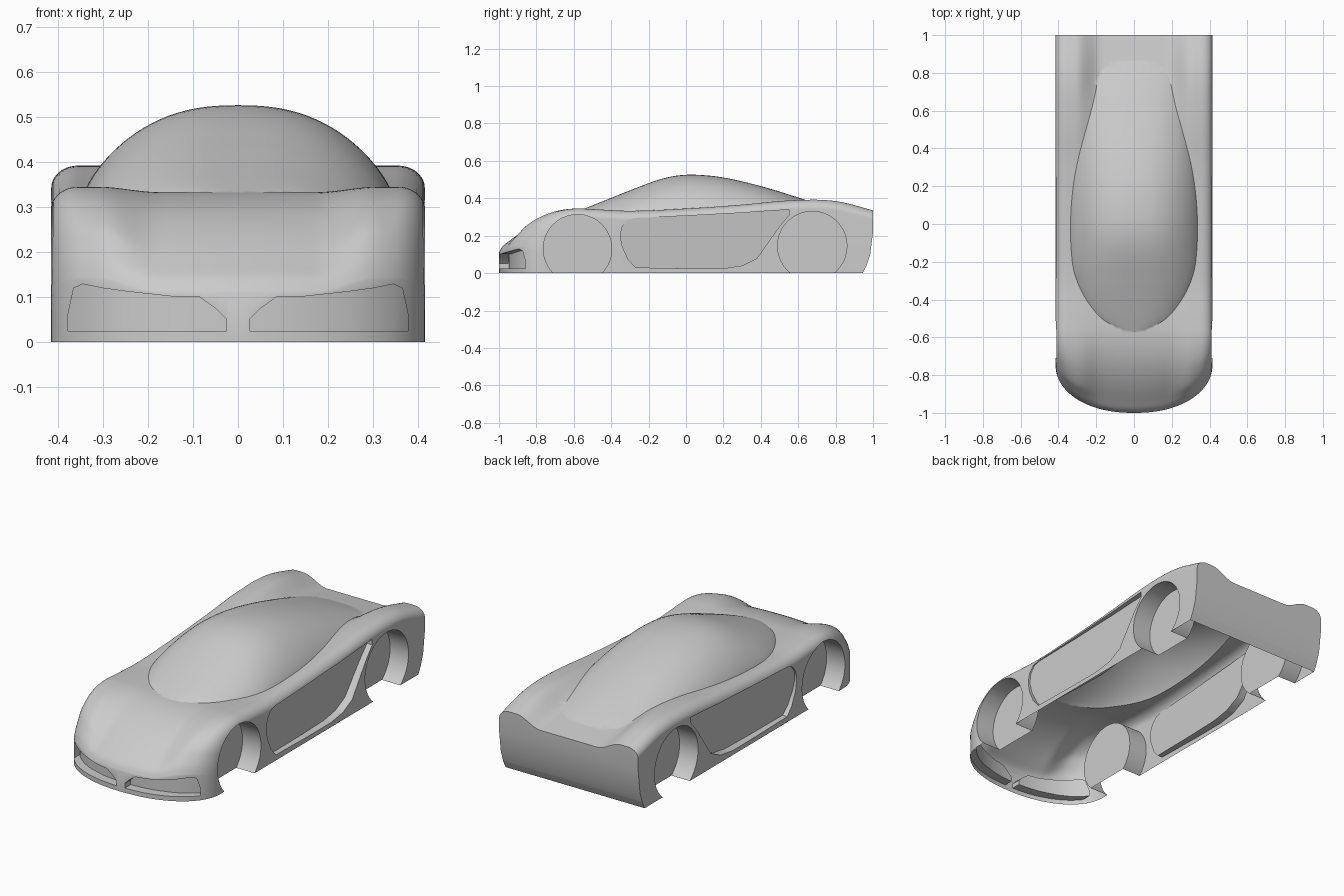
import bpy, bmesh, math
from mathutils import Matrix

if "Cube" in bpy.data.objects:
    bpy.data.objects.remove(bpy.data.objects["Cube"])

W = 0.415          # half width of the body
paint = bpy.data.materials.new("body grey")
paint.diffuse_color = (0.6, 0.6, 0.6, 1)
paint.use_nodes = True
paint.node_tree.nodes["Principled BSDF"].inputs["Base Color"].default_value = paint.diffuse_color


def curve(table):
    """Smooth interpolation through (position, value) pairs."""
    def f(t):
        n = len(table)
        t = min(max(t, table[0][0]), table[-1][0])
        i = 0
        while i < n - 2 and t > table[i + 1][0]:
            i += 1

        def slope(k):
            a, b = table[max(k - 1, 0)], table[min(k + 1, n - 1)]
            return (b[1] - a[1]) / (b[0] - a[0])
        (x0, y0), (x1, y1) = table[i], table[i + 1]
        h = x1 - x0
        s = (t - x0) / h
        return (y0 * (1 + 2 * s) * (1 - s) ** 2 + y1 * s * s * (3 - 2 * s)
                + h * slope(i) * s * (1 - s) ** 2 - h * slope(i + 1) * s * s * (1 - s))
    return f


def finish(name, bm):
    bmesh.ops.recalc_face_normals(bm, faces=bm.faces)
    me = bpy.data.meshes.new(name)
    bm.to_mesh(me)
    bm.free()
    ob = bpy.data.objects.new(name, me)
    bpy.context.collection.objects.link(ob)
    me.materials.append(paint)
    return ob


def loft_solid(name, rows, base):
    """Skin a grid of points, then drop its border to a flat closed base."""
    bm = bmesh.new()
    grid = [[bm.verts.new(p) for p in r] for r in rows]
    for a, b in zip(grid, grid[1:]):
        for i in range(len(a) - 1):
            bm.faces.new((a[i], a[i + 1], b[i + 1], b[i]))
    edges = [e for e in bm.edges if e.is_boundary]
    new = bmesh.ops.extrude_edge_only(bm, edges=edges)["geom"]
    for v in new:
        if isinstance(v, bmesh.types.BMVert):
            v.co.z = base
    bmesh.ops.holes_fill(bm, edges=[e for e in bm.edges if e.is_boundary], sides=0)
    return finish(name, bm)


def prism(name, pairs, inner, outer):
    """Cutter from (u, low, high) columns between two surfaces inner/outer(u, v)."""
    outline = [(u, a) for u, a, b in pairs] + [(u, b) for u, a, b in reversed(pairs)]
    n = len(outline)
    bm = bmesh.new()
    caps = [[bm.verts.new(f(u, v)) for u, v in outline] for f in (inner, outer)]
    for c in caps:
        for i in range(n // 2 - 1):
            bm.faces.new((c[i], c[i + 1], c[n - 2 - i], c[n - 1 - i]))
    for i in range(n):
        j = (i + 1) % n
        bm.faces.new((caps[0][i], caps[0][j], caps[1][j], caps[1][i]))
    return finish(name, bm)


def boolean(target, tool, op):
    bpy.context.view_layer.objects.active = target
    m = target.modifiers.new("cut", "BOOLEAN")
    m.operation, m.solver, m.object = op, "EXACT", tool
    bpy.ops.object.modifier_apply(modifier=m.name)
    bpy.data.objects.remove(tool)


# Lower body: centre line and fender heights, rounded nose plan, rolled shoulders
centre = curve([(-1, .11), (-.985, .138), (-.95, .168), (-.85, .24), (-.75, .292), (-.65, .322),
                (-.55, .333), (-.3, .325), (0, .32), (.4, .34), (.6, .345), (.75, .325), (1, .285)])
fender = curve([(-1, .14), (-.98, .175), (-.95, .21), (-.9, .258), (-.8, .308), (-.7, .335),
                (-.6, .345), (-.5, .342), (-.3, .333), (0, .345), (.3, .366), (.5, .385),
                (.65, .392), (.75, .39), (.85, .376), (1, .335)])


def nose(x):
    return 0.25 * (1 - math.sqrt(max(0, 1 - min(1, abs(x) / W) ** 2.2)))


def top_point(x, t):
    k = min(max((abs(x) - 0.17) / 0.14, 0), 1)
    k = k * k * (3 - 2 * k)
    d = min(max((abs(x) - (W - 0.06)) / 0.06, 0), 1)
    z = centre(t) * (1 - k) + fender(t) * k - 0.05 * (1 - math.sqrt(1 - d * d))
    return (x, t + nose(x) * max(0, (-0.5 - t) / 0.5) ** 1.3, z)


R, C = 90, 64
body = loft_solid("car_body", [
    [top_point(W * math.sin(math.pi / 2 * (2 * j / C - 1)), -1 + 2 * (i / R) ** 1.5)
     for j in range(C + 1)] for i in range(R + 1)], 0)

# Canopy, blended into the body
half = curve([(-.59, .02), (-.575, .08), (-.55, .135), (-.5, .2), (-.4, .268), (-.3, .31),
              (-.2, .332), (0, .342), (.2, .332), (.4, .305), (.6, .262), (.75, .22), (.92, .17)])
roof = curve([(-.59, .325), (-.5, .362), (-.4, .402), (-.3, .442), (-.15, .498), (-.05, .521),
              (.05, .526), (.2, .511), (.4, .465), (.6, .404), (.75, .352), (.92, .285)])
sill = curve([(-.59, .31), (0, .33), (.5, .34), (.8, .31), (.92, .265)])


def canopy_row(y):
    row = []
    for j in range(49):
        a = math.pi * j / 48
        c, s = math.cos(a), max(0, math.sin(a))
        x = half(y) * math.copysign(abs(c) ** (2 / 2.4), c)
        row.append((x, y, sill(y) + (roof(y) - sill(y)) * s ** (2 / 1.25)))
    return row


canopy = loft_solid("canopy", [canopy_row(-.59 + 1.51 * (i / 60) ** 1.3) for i in range(61)], 0.2)
boolean(body, canopy, "UNION")

# Shapes cut on both sides
door = [(-.35, .19, .21), (-.34, .14, .25), (-.31, .075, .285), (-.27, .03, .295), (0, .025, .306),
        (.2, .025, .317), (.3, .04, .322), (.38, .08, .328), (.45, .18, .333), (.5, .25, .336),
        (.55, .31, .34)]
intake = [(.025, .025, .05), (.05, .025, .075), (.085, .025, .1), (.15, .025, .102),
          (.25, .025, .113), (.3, .025, .12), (.345, .025, .129), (.365, .025, .12),
          (.378, .025, .06)]
for side in (-1, 1):
    # wheel wells
    for y, z, r in ((-.58, .13, .183), (.675, .145, .185)):
        bm = bmesh.new()
        bmesh.ops.create_cone(bm, cap_ends=True, segments=72, radius1=r, radius2=r, depth=0.3,
                              matrix=Matrix.Translation((side * .455, y, z))
                              @ Matrix.Rotation(math.pi / 2, 4, "Y"))
        boolean(body, finish("well_cutter", bm), "DIFFERENCE")
    # recessed door panel leading to the rear scoop
    boolean(body, prism("door_cutter", door,
                        lambda y, z: (side * (.378 + .08 * (z - .02) - .03 * y), y, z),
                        lambda y, z: (side * .6, y, z)), "DIFFERENCE")
    # front intake following the nose curve
    boolean(body, prism("intake_cutter", intake,
                        lambda x, z: (side * x, -1 + nose(x) + .05, z),
                        lambda x, z: (side * x, -1.2, z)), "DIFFERENCE")

# Tail tucks in toward the bottom
tail = [(.94, -.05, -.01), (.945, -.05, .001), (.965, -.05, .04), (.985, -.05, .1),
        (1.0, -.05, .22), (1.1, -.05, .25)]
boolean(body, prism("tail_cutter", tail, lambda y, z: (-.6, y, z), lambda y, z: (.6, y, z)),
        "DIFFERENCE")

# Open underside
bm = bmesh.new()
bm.from_mesh(body.data)
under = [f for f in bm.faces if all(abs(v.co.z) < 1e-4 for v in f.verts)]
bmesh.ops.delete(bm, geom=under, context="FACES")
bm.to_mesh(body.data)
bm.free()

bpy.ops.object.select_all(action="DESELECT")
body.select_set(True)
bpy.context.view_layer.objects.active = body
bpy.ops.object.shade_smooth_by_angle(angle=math.radians(35))
